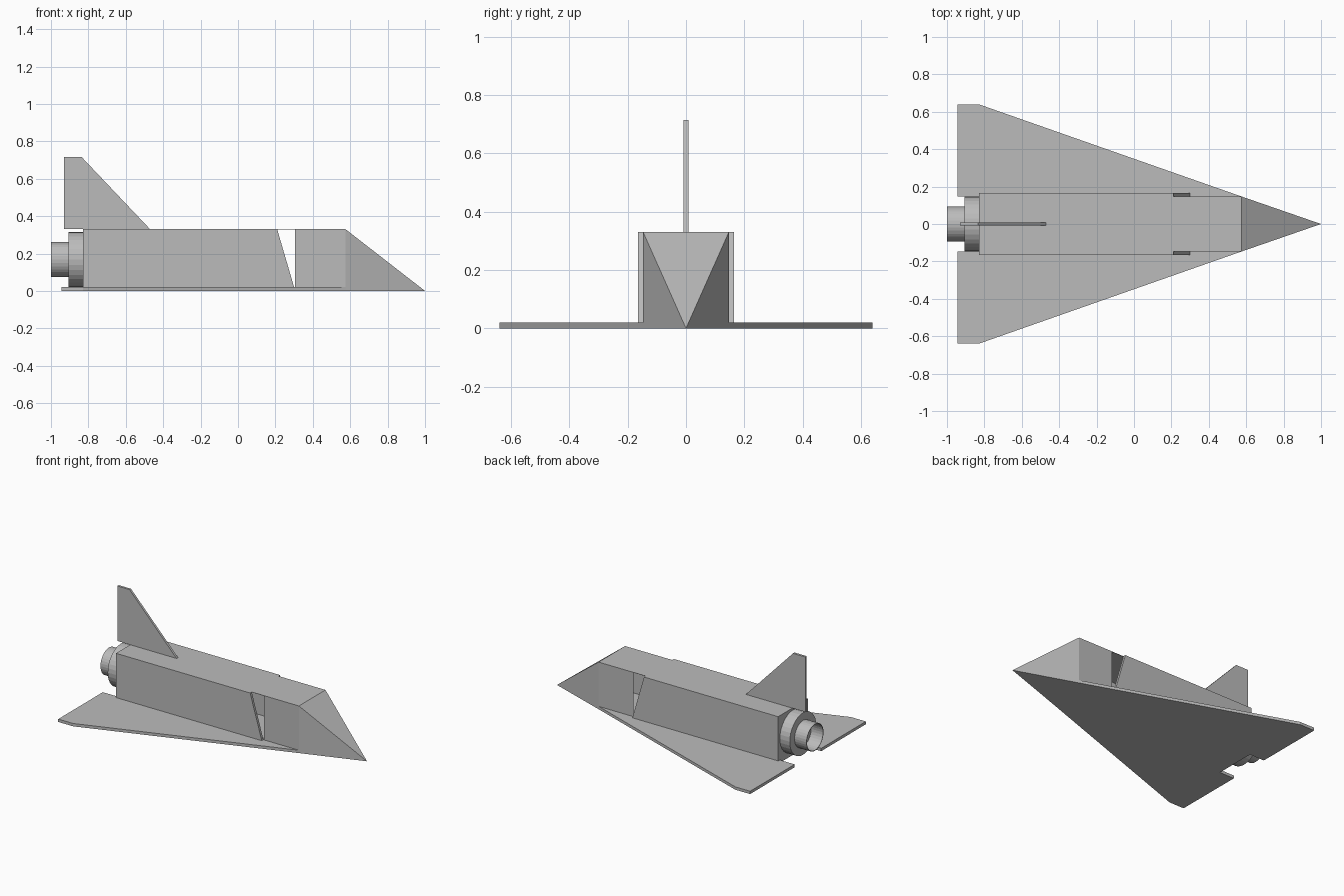
import bpy, bmesh, math
from mathutils import Vector

cube = bpy.data.objects.get("Cube")
if cube:
    bpy.data.objects.remove(cube, do_unlink=True)

grey = bpy.data.materials.new("hull_grey")
grey.use_nodes = True
colour = (0.5, 0.5, 0.5, 1)
grey.diffuse_color = colour
grey.node_tree.nodes["Principled BSDF"].inputs["Base Color"].default_value = colour

# Main stations of the craft
TAIL, DOOR_TOP, DOOR_FOOT, CABIN, NOSE = -0.83, 0.21, 0.30, 0.305, 0.575
INNER, OUTER = 0.147, 0.165
FLOOR, ROOF, SKIN = 0.02, 0.33, 0.002


def finish(name, bm):
    bmesh.ops.recalc_face_normals(bm, faces=bm.faces)
    mesh = bpy.data.meshes.new(name)
    bm.to_mesh(mesh)
    bm.free()
    mesh.materials.append(grey)
    obj = bpy.data.objects.new(name, mesh)
    bpy.context.collection.objects.link(obj)
    return obj


def prism(name, outline, axis, lo, hi):
    """Extrude an outline along y (x,z points) or z (x,y points)."""
    bm = bmesh.new()
    pts = [(a, lo, b) if axis == "y" else (a, b, lo) for a, b in outline]
    face = bm.faces.new([bm.verts.new(p) for p in pts])
    ext = bmesh.ops.extrude_face_region(bm, geom=[face])
    move = Vector((0, hi - lo, 0) if axis == "y" else (0, 0, hi - lo))
    bmesh.ops.translate(bm, vec=move, verts=[v for v in ext["geom"] if isinstance(v, bmesh.types.BMVert)])
    return finish(name, bm)


def mirrored(half):
    return half + [(x, -y) for x, y in reversed(half)]


def lathe(name, profile, sides=32):
    """Spin an (x, radius) profile about the engine axis."""
    bm = bmesh.new()
    verts = [bm.verts.new((x, 0, r)) for x, r in profile]
    edges = [bm.edges.new(pair) for pair in zip(verts, verts[1:])]
    bmesh.ops.spin(bm, geom=verts + edges, axis=(1, 0, 0), cent=(0, 0, 0),
                   angle=math.tau, steps=sides)
    bmesh.ops.remove_doubles(bm, verts=bm.verts, dist=0.0005)
    obj = finish(name, bm)
    obj.location.z = 0.168
    return obj


# Delta wing with a notch below the engine
prism("delta_wing", mirrored([(NOSE, INNER), (TAIL, 0.64), (-0.945, 0.64),
                              (-0.945, INNER), (TAIL, INNER)]), "z", 0, FLOOR)

# Thin roof, wider over the rear hull
prism("roof", mirrored([(TAIL, OUTER), (DOOR_TOP, OUTER), (DOOR_TOP, INNER),
                        (NOSE, INNER)]), "z", ROOF - SKIN, ROOF)

# Hull and cabin walls either side, leaving the open doorways
top = ROOF - SKIN
for side, s in (("left", 1), ("right", -1)):
    prism(side + "_hull_wall", [(TAIL, FLOOR), (DOOR_FOOT, FLOOR), (DOOR_TOP, top), (TAIL, top)],
          "y", s * INNER, s * OUTER)
    prism(side + "_cabin_wall", [(CABIN, FLOOR), (NOSE, FLOOR), (NOSE, top), (CABIN, top)],
          "y", s * (INNER - SKIN), s * INNER)

# Rear bulkhead
prism("rear_bulkhead", [(TAIL, FLOOR), (TAIL + FLOOR, FLOOR), (TAIL + FLOOR, top), (TAIL, top)],
      "y", -INNER, INNER)

# Pyramid nose
bm = bmesh.new()
tip = bm.verts.new((1, 0, 0))
base = [bm.verts.new((NOSE, y, z)) for y, z in
        ((-INNER, 0), (INNER, 0), (INNER, ROOF), (-INNER, ROOF))]
bm.faces.new(base)
for a, b in zip(base, base[1:] + base[:1]):
    bm.faces.new((a, b, tip))
finish("nose", bm)

# Tail fin
prism("tail_fin", [(-0.93, ROOF), (-0.47, ROOF), (-0.835, 0.715), (-0.93, 0.715)],
      "y", -0.008, 0.008)

# Engine housing and open nozzle
lathe("engine_housing", [(TAIL, 0), (TAIL, 0.147), (-0.907, 0.147), (-0.907, 0)])
lathe("engine_nozzle", [(-0.907, 0.094), (-1, 0.094), (-1, 0.09), (-0.907, 0.09)])
